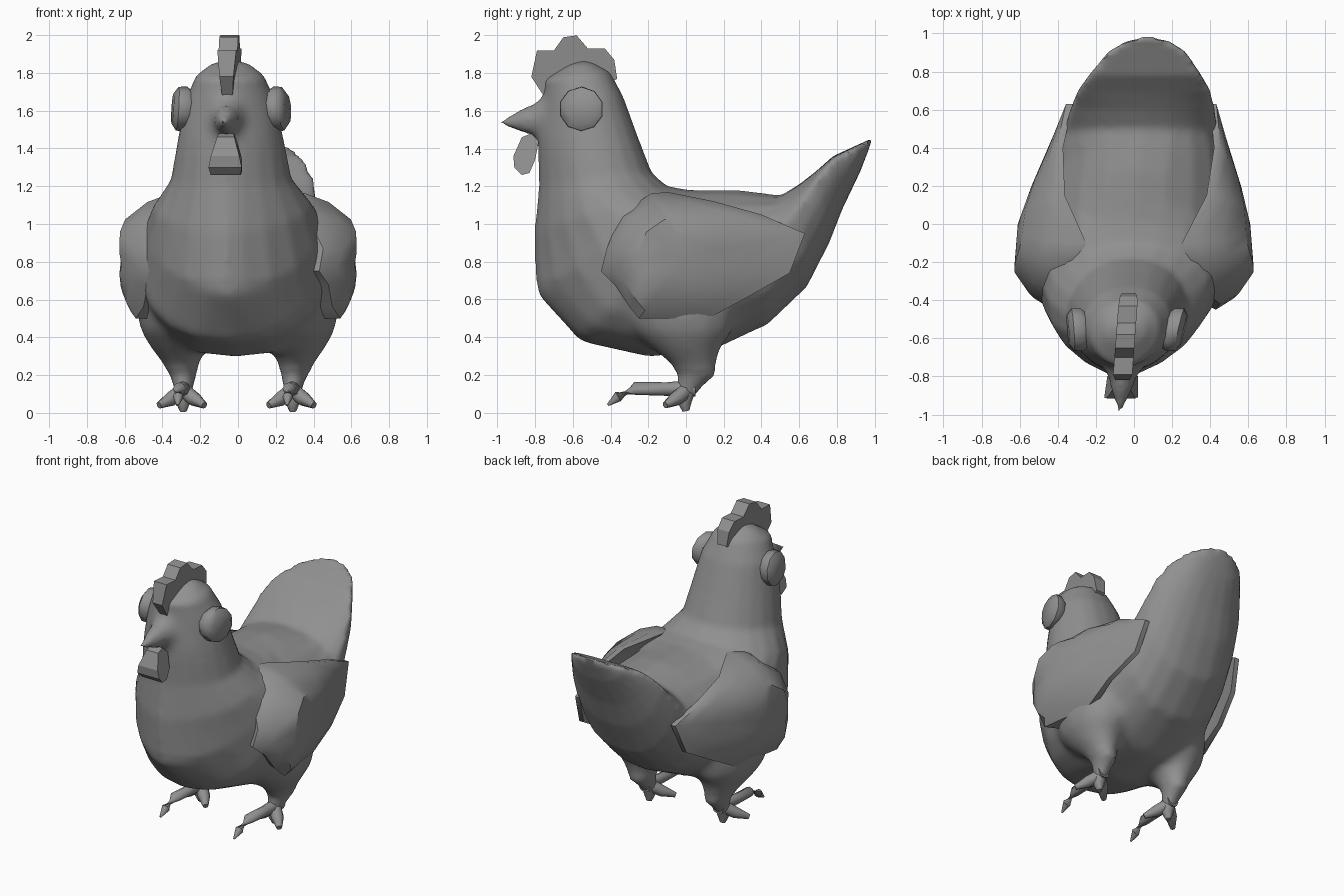
import bpy, bmesh, math
from mathutils import Vector, Matrix

if "Cube" in bpy.data.objects:
    bpy.data.objects.remove(bpy.data.objects["Cube"])

# Head and tail lean gently to opposite sides
LEAN = Matrix(((1, 0.075, 0, 0), (0, 1, 0, 0), (0, 0, 1, 0), (0, 0, 0, 1)))
grey = bpy.data.materials.new("grey")
grey.diffuse_color = (0.28, 0.28, 0.28, 1)
grey.use_nodes = True
grey.node_tree.nodes["Principled BSDF"].inputs["Base Color"].default_value = grey.diffuse_color


def shade(ob, angle):
    bpy.ops.object.select_all(action='DESELECT')
    ob.select_set(True)
    bpy.context.view_layer.objects.active = ob
    bpy.ops.object.shade_smooth_by_angle(angle=math.radians(angle))


def finish(bm, name, angle, lean=True):
    bmesh.ops.recalc_face_normals(bm, faces=bm.faces)
    if lean:
        bm.transform(LEAN)
    me = bpy.data.meshes.new(name)
    bm.to_mesh(me)
    bm.free()
    ob = bpy.data.objects.new(name, me)
    bpy.context.collection.objects.link(ob)
    me.materials.append(grey)
    shade(ob, angle)
    return ob


def loft(bm, rings, start=None, end=None):
    """Skin a list of point rings; ends close to a point or a flat cap."""
    vs = [[bm.verts.new(p) for p in r] for r in rings]
    n = len(vs[0])
    for a, b in zip(vs, vs[1:]):
        for i in range(n):
            bm.faces.new((a[i], a[(i + 1) % n], b[(i + 1) % n], b[i]))
    for ring, tip in ((vs[0], start), (vs[-1], end)):
        if tip is None:
            bm.faces.new(ring)
        else:
            t = bm.verts.new(tip)
            for i in range(n):
                bm.faces.new((ring[i], ring[(i + 1) % n], t))


def tube(bm, path, n=8):
    """Round limb through (x, y, z, radius) stations."""
    pts = [Vector(p[:3]) for p in path]
    rings = []
    for i, p in enumerate(pts):
        z = (pts[min(i + 1, len(pts) - 1)] - pts[max(i - 1, 0)]).normalized()
        u = z.cross(Vector((0, 1, 0.3))).normalized()
        v = z.cross(u)
        r = path[i][3]
        rings.append([p + (u * math.cos(k * math.tau / n) + v * math.sin(k * math.tau / n)) * r
                      for k in range(n)])
    loft(bm, rings)


def plate(name, outline, width):
    """Side outline (y, z) made solid, half width given by a function of z."""
    bm = bmesh.new()
    loft(bm, [[(s * width(z), y, z) for y, z in outline] for s in (-1, 1)])
    return finish(bm, name, 25)


def interp(table, t):
    if t <= table[0][0]:
        return table[0][1]
    for (a, u), (b, v) in zip(table, table[1:]):
        if t <= b:
            return u + (v - u) * (t - a) / (b - a)
    return table[-1][1]


# Body: back (y, z), front (y, z), half width, widest point, back and front pointedness
SECTIONS = [
    (-0.50, 1.86, -0.64, 1.835, 0.10, 0.5, 0.85, 0.9), (-0.40, 1.805, -0.75, 1.765, 0.18, 0.5, 0.85, 1.0),
    (-0.33, 1.67, -0.755, 1.64, 0.24, 0.5, 0.85, 1.1), (-0.25, 1.45, -0.785, 1.45, 0.28, 0.5, 0.85, 1.1),
    (-0.18, 1.27, -0.78, 1.20, 0.32, 0.5, 0.9, 1.2), (-0.10, 1.20, -0.805, 0.95, 0.42, 0.43, 1.0, 1.4),
    (0.02, 1.18, -0.795, 0.63, 0.475, 0.37, 1.0, 1.4), (0.14, 1.18, -0.56, 0.375, 0.51, 0.5, 1.0, 0.9),
    (0.28, 1.18, -0.20, 0.295, 0.50, 0.5, 1.0, 0.75), (0.40, 1.165, 0.13, 0.325, 0.46, 0.45, 0.9, 0.85),
    (0.50, 1.15, 0.43, 0.465, 0.41, 0.35, 0.85, 0.85), (0.60, 1.21, 0.64, 0.665, 0.38, 0.2, 0.85, 0.85),
    (0.69, 1.28, 0.76, 0.90, 0.35, 0.1, 0.85, 0.85), (0.78, 1.36, 0.83, 1.08, 0.295, 0.05, 0.85, 0.85),
    (0.90, 1.415, 0.925, 1.28, 0.205, 0.05, 0.85, 0.85), (0.955, 1.44, 0.965, 1.385, 0.12, 0.1, 0.85, 0.85),
]
rings = []
for by, bz, fy, fz, w, c, pb, pf in SECTIONS:
    B, F = Vector((0, by, bz)), Vector((0, fy, fz))
    C = B.lerp(F, c)
    ring = []
    for k in range(20):
        a = math.tau * k / 20
        co, si = math.cos(a), math.sin(a)
        x = w * math.copysign(abs(co) ** (pb if si > 0 else pf), co) if abs(co) > 1e-6 else 0
        ring.append(C + (B - C if si > 0 else F - C) * abs(si) + Vector((x, 0, 0)))
    rings.append(ring)
bm = bmesh.new()
loft(bm, rings, (0, -0.56, 1.87), (0, 0.99, 1.46))
body = finish(bm, "body", 60)

# Comb and wattle
plate("comb", [(-0.755, 1.68), (-0.82, 1.78), (-0.79, 1.92), (-0.70, 1.92), (-0.65, 1.99),
               (-0.58, 2.0), (-0.52, 1.93), (-0.43, 1.93), (-0.38, 1.87), (-0.365, 1.77),
               (-0.45, 1.72)],
      lambda z: interp([(1.68, 0.028), (1.92, 0.05)], z))
plate("wattle", [(-0.82, 1.48), (-0.78, 1.44), (-0.80, 1.34), (-0.83, 1.27), (-0.87, 1.26),
                 (-0.91, 1.30), (-0.915, 1.36), (-0.87, 1.46)],
      lambda z: interp([(1.26, 0.08), (1.31, 0.09), (1.48, 0.04)], z))

# Beak
bm = bmesh.new()
loft(bm, [[(rx * math.sin(k * math.tau / 8), y, 1.56 + rz * math.cos(k * math.tau / 8))
           for k in range(8)] for y, rx, rz in ((-0.66, 0.15, 0.135), (-0.76, 0.10, 0.115))],
     None, (0, -1.0, 1.535))
blend = [finish(bm, "beak", 70)]

# Wing outline (y, z) and how far it bulges sideways along y
WING = [(-0.19, 1.16), (-0.10, 1.17), (0.15, 1.12), (0.40, 1.05), (0.63, 0.95), (0.55, 0.74),
        (0.34, 0.62), (0.12, 0.50), (-0.25, 0.50), (-0.30, 0.56), (-0.38, 0.68),
        (-0.45, 0.75), (-0.42, 0.87), (-0.35, 1.05)]
BULGE = [(-0.45, 0.43), (-0.38, 0.54), (-0.25, 0.63), (0, 0.61), (0.2, 0.55),
         (0.35, 0.49), (0.63, 0.395)]
RIM = [(-0.45, 0.0), (-0.38, 0.06), (-0.3, 0.05), (-0.25, 0.0)]


def wing_x(y, z):
    top = max(0, z - 0.92)
    return (interp(BULGE, y) - 19 * top ** 3 - 40 * max(0, -0.2 - y) * top ** 2
            - 2.0 * max(0, 0.71 - z) ** 2)


for s, side in ((-1, "left"), (1, "right")):
    # Wing shell, sunk into the shoulder at the front and thin at the back
    cy, cz = 0.0, 0.82
    bm = bmesh.new()
    shell = []
    for f, rim, inner in ((1, 1, 1), (1, 1, 0), (0.87, 0, 0), (0.6, 0, 0), (0.3, 0, 0)):
        ring = []
        for y, z in WING:
            y, z = cy + (y - cy) * f, cz + (z - cz) * f
            inset = inner * interp([(-0.4, 0.12), (-0.1, 0.07), (0.2, 0.035)], y)
            x = wing_x(y, z) - inset - rim * interp(RIM, y)
            ring.append((s * x + 0.06 * max(0, y), y + inset * 0.5 * (y < -0.2), z))
        shell.append(ring)
    loft(bm, shell, (s * (wing_x(cy, cz) - 0.1), cy, cz), (s * wing_x(cy, cz), cy, cz))
    finish(bm, side + "_wing", 40, lean=False)

    # Eye disc with a rounded rim
    bm = bmesh.new()
    eye = []
    for x, r in ((0.20, 0.09), (0.235, 0.118), (0.28, 0.116), (0.305, 0.08)):
        angles = [k * math.tau / 10 + 0.3 for k in range(10)]
        eye.append([(s * (x + r * (0.15 * math.cos(a) - 0.06 * math.sin(a))),
                     -0.555 + r * math.cos(a), 1.61 + r * math.sin(a)) for a in angles])
    loft(bm, eye)
    finish(bm, side + "_eye", 45)

    # Leg: broad thigh tapering to the ankle (x, y, z, half width, half depth)
    X = s * 0.29
    bm = bmesh.new()
    loft(bm, [[(s * x + rx * math.cos(k * math.tau / 12), y + ry * math.sin(k * math.tau / 12), z)
               for k in range(12)]
              for x, y, z, rx, ry in (
                  (0.32, -0.04, 0.58, 0.225, 0.31), (0.32, -0.02, 0.43, 0.195, 0.27),
                  (0.315, 0.0, 0.34, 0.145, 0.185), (0.305, 0.04, 0.26, 0.098, 0.125),
                  (0.295, 0.055, 0.20, 0.07, 0.10), (0.29, 0.02, 0.14, 0.052, 0.068),
                  (0.29, 0.0, 0.09, 0.042, 0.047))])
    blend.append(finish(bm, side + "_leg", 60))

    # Foot: long middle toe, heel and two splayed side toes
    bm = bmesh.new()
    tube(bm, [(X, 0.05, 0.13, 0.045), (X, -0.10, 0.125, 0.036), (X, -0.27, 0.128, 0.034),
              (X, -0.36, 0.085, 0.028), (X, -0.415, 0.04, 0.006)])
    tube(bm, [(X, 0.01, 0.13, 0.045), (X, -0.01, 0.06, 0.04), (X, 0.0, 0.008, 0.018)])
    for t in (-1, 1):
        tube(bm, [(X, 0.0, 0.12, 0.042), (X + t * 0.06, -0.05, 0.075, 0.04),
                  (X + t * 0.12, -0.11, 0.04, 0.018)])
    finish(bm, side + "_foot", 60)

# Merge beak and legs into the body as one skin
bpy.context.view_layer.objects.active = body
for part in blend:
    mod = body.modifiers.new("join", 'BOOLEAN')
    mod.operation, mod.object = 'UNION', part
    bpy.ops.object.modifier_apply(modifier=mod.name)
    bpy.data.objects.remove(part)
mod = body.modifiers.new("skin", 'REMESH')
mod.mode, mod.voxel_size = 'VOXEL', 0.02
bpy.ops.object.modifier_apply(modifier=mod.name)

# Soften the skin, most strongly where thighs and beak grow out of it
bm = bmesh.new()
bm.from_mesh(body.data)
soft = [v for v in bm.verts if v.co.z > 0.2 and -0.86 < v.co.y < 0.85]
roots = [v for v in soft if (0.24 < v.co.z < 0.7 and v.co.y < 0.4)
         or (v.co.y < -0.6 and 1.38 < v.co.z < 1.74 and v.co.y > -0.84)]
for group, times in ((soft, 3), (roots, 14)):
    for i in range(times):
        bmesh.ops.smooth_vert(bm, verts=group, factor=0.5,
                              use_axis_x=True, use_axis_y=True, use_axis_z=True)
bm.to_mesh(body.data)
bm.free()
shade(body, 60)
